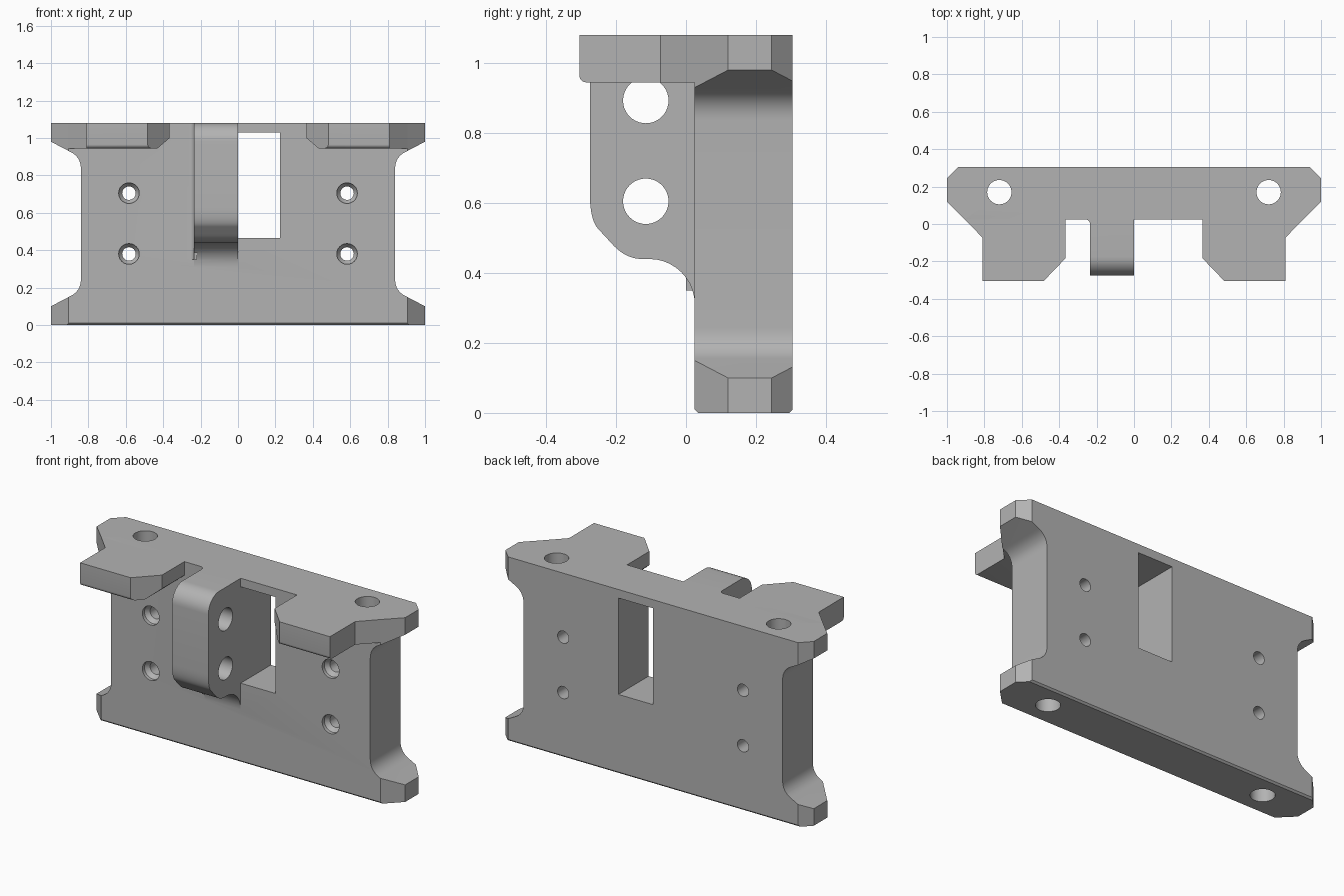
import bpy, bmesh, math
from mathutils import Vector

if "Cube" in bpy.data.objects:
    bpy.data.objects.remove(bpy.data.objects["Cube"])

grey = bpy.data.materials.new("plain grey")
grey.diffuse_color = (0.45, 0.45, 0.45, 1)
grey.use_nodes = True
grey.node_tree.nodes["Principled BSDF"].inputs["Base Color"].default_value = grey.diffuse_color

# How a 2D profile plus a depth maps to 3D for each extrusion axis
AXES = {"x": lambda a, b, d: (d, a, b),
        "y": lambda a, b, d: (a, d, b),
        "z": lambda a, b, d: (a, b, d)}


def loft(name, rings, axis):
    """Solid through equal-length 2D rings, each given as (points, depth)."""
    bm = bmesh.new()
    loops = [[bm.verts.new(AXES[axis](a, b, d)) for a, b in pts] for pts, d in rings]
    n = len(loops[0])
    bm.faces.new(loops[0])
    bm.faces.new(loops[-1][::-1])
    for lo, hi in zip(loops, loops[1:]):
        for i in range(n):
            j = (i + 1) % n
            bm.faces.new((lo[i], hi[i], hi[j], lo[j]))
    bmesh.ops.recalc_face_normals(bm, faces=bm.faces)
    me = bpy.data.meshes.new(name)
    bm.to_mesh(me)
    bm.free()
    me.materials.append(grey)
    ob = bpy.data.objects.new(name, me)
    bpy.context.collection.objects.link(ob)
    return ob


def prism(name, pts, d0, d1, axis):
    return loft(name, [(pts, d0), (pts, d1)], axis)


def combine(ob, other, op):
    m = ob.modifiers.new("bool", "BOOLEAN")
    m.operation, m.solver, m.object = op, "EXACT", other
    bpy.context.view_layer.objects.active = ob
    bpy.ops.object.modifier_apply(modifier=m.name)
    bpy.data.objects.remove(other)


def arc(cx, cy, r, a0, a1, n=10):
    return [(cx + r * math.cos(math.radians(a0 + (a1 - a0) * i / n)),
             cy + r * math.sin(math.radians(a0 + (a1 - a0) * i / n))) for i in range(n + 1)]


def circle(cx, cy, r, n=40):
    return arc(cx, cy, r, 0, 360 * (n - 1) / n, n - 1)


def bezier(p0, p1, p2, n=10):
    p0, p1, p2 = Vector(p0), Vector(p1), Vector(p2)
    return [tuple(p0 * (1 - t) ** 2 + p1 * 2 * t * (1 - t) + p2 * t * t)
            for t in (i / n for i in range(n + 1))]


def mirrored(pts):
    return pts + [(-a, b) for a, b in reversed(pts)]


# Main plate: waisted front outline, chamfered plan, eased bottom edges
H, FRONT, BACK = 1.08, 0.025, 0.305
foot = [(1, 0), (1, 0.1)] + bezier((0.895, 0.155), (0.84, 0.183), (0.84, 0.245))
side = foot + [(x, H - z) for x, z in reversed(foot)]
body = prism("mounting_plate", mirrored(side), FRONT, BACK, "y")
plan = [(0.905, FRONT), (1, 0.12), (1, 0.245), (0.94, BACK)]
plan = [(0.845, FRONT - 0.06)] + plan[1:3] + [(0.88, BACK + 0.06)]
combine(body, prism("plan_trim", mirrored(plan), -0.1, 1.2, "z"), "INTERSECT")
ease = [(FRONT + 0.01, 0), (BACK - 0.01, 0), (BACK, 0.01), (BACK, 1.2), (FRONT, 1.2), (FRONT, 0.01)]
combine(body, prism("bottom_trim", ease, -1.2, 1.2, "x"), "INTERSECT")

# Two top flanges reaching forward, undercut on the inner edge
for s in (-1, 1):
    outline = [(0.905, FRONT), (0.81, -0.073), (0.81, -0.305), (0.483, -0.305),
               (0.365, -0.182), (0.365, 0.1), (0.8, 0.1)]
    flange = prism("top_flange", [(s * x, y) for x, y in outline], 0.945, H, "z")
    under = [(0.30, 1.055), (0.489, 0.895), (0.30, 0.895)]
    combine(flange, prism("undercut", [(s * x, z) for x, z in under], -0.5, 0.2, "y"), "DIFFERENCE")
    lip = arc(-0.285, 0.965, 0.02, 180, 270, 6) + [(-0.285, 0.92), (-0.33, 0.92), (-0.33, 0.965)]
    combine(flange, prism("lip_round", lip, -1.2, 1.2, "x"), "DIFFERENCE")
    combine(body, flange, "UNION")

# Rounded hinge lug
lug = ([(0.1, H)] + arc(-0.175, 0.98, 0.1, 90, 180)
       + bezier((-0.275, 0.63), (-0.275, 0.55), (-0.25, 0.525))
       + bezier((-0.215, 0.487), (-0.175, 0.44), (-0.125, 0.44))
       + arc(-0.105, 0.31, 0.13, 90, 0) + [(0.1, 0.31)])
combine(body, prism("hinge_lug", lug, -0.235, 0, "x"), "UNION")
# Small fillet where the lug meets the plate
root = arc(-0.26, 0, 0.025, 0, 90, 6) + [(-0.26, 0.05), (-0.22, 0.05), (-0.22, 0)]
combine(body, prism("lug_fillet", root, 0.35, H, "z"), "UNION")

# Through window beside the lug
window = [(0, 0.465), (0.225, 0.465), (0.225, 1.03), (0, 1.03)]
combine(body, prism("window", window, -0.02, 0.5, "y"), "DIFFERENCE")

# Lug pin holes
for z in (0.605, 0.893):
    combine(body, prism("pin_hole", circle(-0.115, z, 0.065), -0.3, 0.05, "x"), "DIFFERENCE")

# Vertical bolt holes and countersunk screw holes
for s in (-1, 1):
    combine(body, prism("bolt_hole", circle(s * 0.72, 0.17, 0.065), -0.1, 1.2, "z"), "DIFFERENCE")
    for z in (0.38, 0.705):
        big, small = circle(s * 0.583, z, 0.055, 32), circle(s * 0.583, z, 0.036, 32)
        screw = loft("screw_hole", [(big, -0.02), (big, 0.045), (small, 0.07), (small, 0.4)], "y")
        combine(body, screw, "DIFFERENCE")

body.select_set(True)
bpy.context.view_layer.objects.active = body
bpy.ops.object.shade_smooth_by_angle(angle=math.radians(25))
